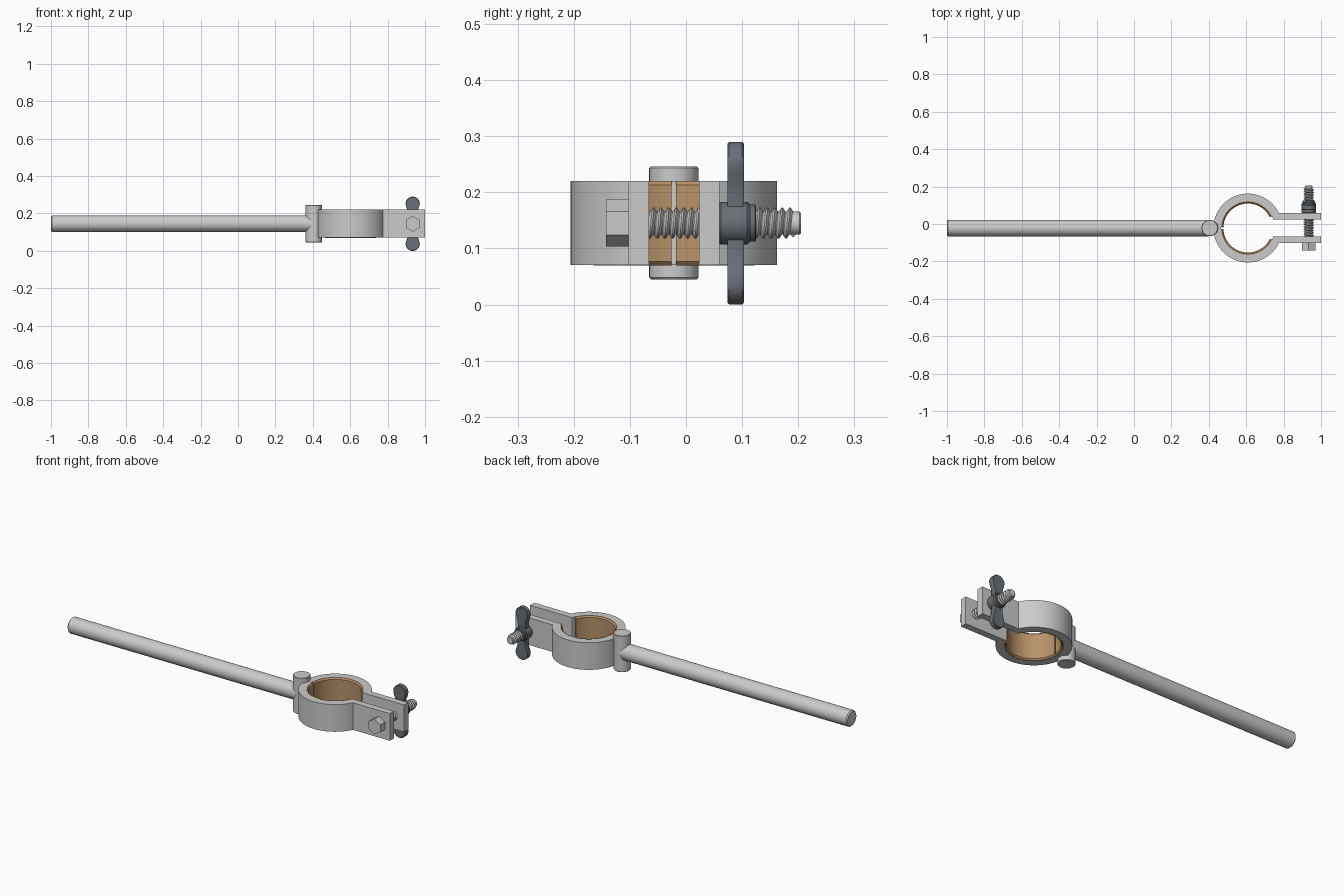
import bpy, bmesh
from math import sin, cos, pi, asin, radians, sqrt
from mathutils import Matrix, Vector

if "Cube" in bpy.data.objects:
    bpy.data.objects.remove(bpy.data.objects["Cube"])

CX, CY, CZ = 0.609, -0.0215, 0.145      # clamp centre
BX = 0.934                              # bolt axis


def material(name, rgb):
    m = bpy.data.materials.new(name)
    m.diffuse_color = (*rgb, 1)
    m.use_nodes = True
    m.node_tree.nodes["Principled BSDF"].inputs["Base Color"].default_value = m.diffuse_color
    return m


BRASS = material("liner_brown", (0.48, 0.29, 0.14))
DARK = material("dark_grey", (0.14, 0.16, 0.18))


def finish(name, bm, mat=None, angle=35):
    bmesh.ops.recalc_face_normals(bm, faces=bm.faces)
    me = bpy.data.meshes.new(name)
    bm.to_mesh(me)
    bm.free()
    ob = bpy.data.objects.new(name, me)
    bpy.context.collection.objects.link(ob)
    if mat:
        me.materials.append(mat)
    bpy.ops.object.select_all(action='DESELECT')
    ob.select_set(True)
    bpy.context.view_layer.objects.active = ob
    bpy.ops.object.shade_smooth_by_angle(angle=radians(angle))
    return ob


def turned(name, profile, axis, origin, n=48, mat=None, spin=0):
    """Solid of revolution; profile = (radius, distance along axis)."""
    bm = bmesh.new()
    rot = Vector((0, 0, 1)).rotation_difference(Vector(axis)).to_matrix()
    rings = [[bm.verts.new(rot @ Vector((r * cos(2 * pi * i / n + spin),
                                         r * sin(2 * pi * i / n + spin), h)) + Vector(origin))
              for i in range(n)] for r, h in profile]
    for a, b in zip(rings, rings[1:]):
        for i in range(n):
            bm.faces.new((a[i], a[(i + 1) % n], b[(i + 1) % n], b[i]))
    bm.faces.new(rings[0])
    bm.faces.new(rings[-1])
    return finish(name, bm, mat)


def rod(r, h0, h1, b):
    return [(r - b, h0), (r, h0 + b), (r, h1 - b), (r - b, h1)]


def arc(r, a0, a1, n):
    return [(r * cos(a0 + (a1 - a0) * i / n), r * sin(a0 + (a1 - a0) * i / n)) for i in range(n + 1)]


# handle and the upright pin it meets
turned("handle_rod", rod(0.044, -1.0, 0.405, 0.006), (1, 0, 0), (0, CY, CZ))
turned("upright_pin", rod(0.044, 0.045, 0.246, 0.003), (0, 0, 1), (0.405, CY, 0))

# clamp band: outer arc, two straight ears, inner arc
RO, RI, TO, TI = 0.184, 0.143, 0.081, 0.0445
ao, ai = asin(TO / RO), asin(TI / RI)
N = 72
outer = [(1.0 - CX, TO)] + arc(RO, ao, 2 * pi - ao, N) + [(1.0 - CX, -TO)]
inner = [(1.0 - CX, TI)] + arc(RI, ai, 2 * pi - ai, N) + [(1.0 - CX, -TI)]


def strip(bm, sections):
    """Loft equal-length closed sections and cap both ends."""
    rows = [[bm.verts.new(p) for p in s] for s in sections]
    for a, b in zip(rows, rows[1:]):
        for i in range(len(a)):
            j = (i + 1) % len(a)
            bm.faces.new((a[i], a[j], b[j], b[i]))
    bm.faces.new(rows[0])
    bm.faces.new(rows[-1])


bm = bmesh.new()
Z0, Z1 = 0.07, 0.22
strip(bm, [[(CX + o[0], CY + o[1], Z0), (CX + o[0], CY + o[1], Z1),
            (CX + i[0], CY + i[1], Z1), (CX + i[0], CY + i[1], Z0)]
           for o, i in zip(outer, inner)])
finish("clamp_band", bm, angle=25)

# two half-ring liners with a chamfered inner edge and a slit at the back
cross = [(0.1435, Z0 - 0.0004), (0.138, Z0 - 0.0004), (0.131, Z0 + 0.007),
         (0.131, Z1 - 0.007), (0.138, Z1 + 0.0004), (0.1435, Z1 + 0.0004)]
for side, label in ((1, "left"), (-1, "right")):
    bm = bmesh.new()
    a0, a1, n = radians(26), pi - 0.03, 40
    angs = [a0 + (a1 - a0) * k / n for k in range(n + 1)]
    strip(bm, [[(CX + r * cos(a), CY + side * r * sin(a), z) for r, z in cross] for a in angs])
    finish("liner_" + label, bm, BRASS, 25)

# bolt: hex head, core and helical thread
Y = (0, 1, 0)
turned("bolt_head", [(0.042, -0.143), (0.042, -0.102)], Y, (BX, 0, CZ), 6, None, pi / 2)
turned("bolt_core", rod(0.0205, -0.12, 0.205, 0.003), Y, (BX, 0, CZ), 32)
bm = bmesh.new()
pitch, seg, y0, y1 = 0.0135, 28, -0.095, 0.198
turns = (y1 - y0) / pitch - 1
steps = int(turns * seg)
secs = []
for k in range(steps + 1):
    a, y = 2 * pi * k / seg, y0 + pitch * k / seg
    secs.append([(BX + r * cos(a), y + d, CZ + r * sin(a))
                 for r, d in ((0.019, 0), (0.0275, pitch * 0.4), (0.0275, pitch * 0.6), (0.019, pitch))])
strip(bm, secs)
finish("bolt_thread", bm)

# wing nut: stepped hub plus two mirrored lobes
turned("wing_nut_hub", [(0.036, 0.0595), (0.038, 0.062), (0.038, 0.109), (0.034, 0.114),
                        (0.033, 0.114), (0.033, 0.123), (0.031, 0.125)],
       Y, (BX, 0, CZ), 40, DARK)
lobe = [(0.024, 0.02), (0.023, 0.045), (0.027, 0.07), (0.034, 0.09)]
lobe += [(x, z + 0.107) for x, z in arc(0.038, 0, pi, 20)]
lobe += [(-0.034, 0.09), (-0.027, 0.07), (-0.023, 0.045), (-0.024, 0.02)]
for side, label in ((1, "upper"), (-1, "lower")):
    bm = bmesh.new()
    strip(bm, [[(BX + x * s, y, CZ + side * (0.08 + (z - 0.08) * s if z > 0.08 else z)) for x, z in lobe]
               for s, y in ((0.95, 0.074), (1, 0.077), (1, 0.100), (0.95, 0.103))])
    finish("wing_" + label, bm, DARK)
